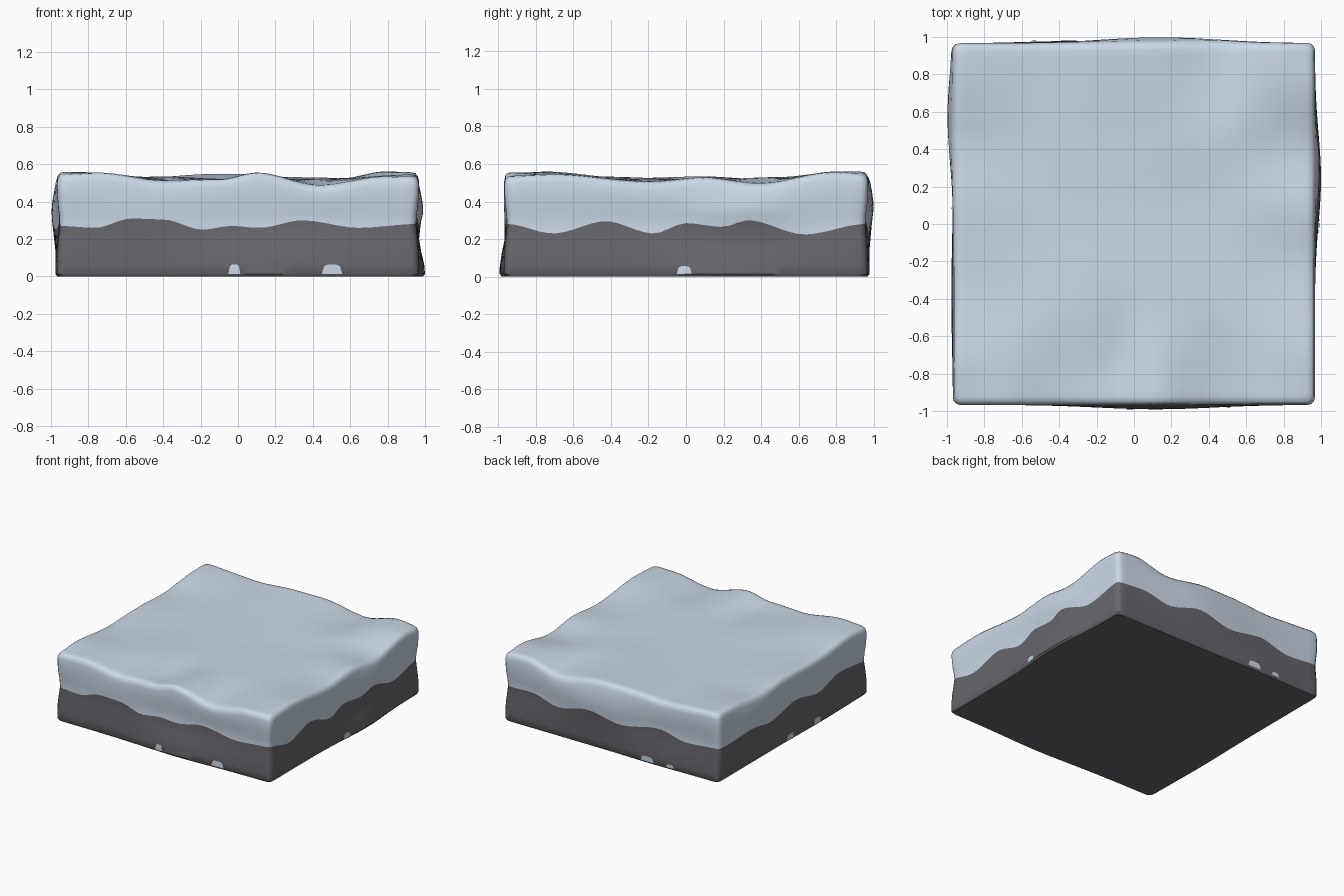
import bpy, bmesh, math
from mathutils import Vector

if "Cube" in bpy.data.objects:
    bpy.data.objects.remove(bpy.data.objects["Cube"])


def material(name, rgb):
    m = bpy.data.materials.new(name)
    m.diffuse_color = (*rgb, 1)
    m.use_nodes = True
    m.node_tree.nodes["Principled BSDF"].inputs["Base Color"].default_value = m.diffuse_color
    return m


SNOW = material("pale snow", (0.60, 0.69, 0.80))
ROCK = material("dark rock", (0.135, 0.135, 0.152))


def interp(table, t):
    """Smooth interpolation through (position, value) pairs."""
    if t <= table[0][0]:
        return table[0][1]
    for (a, va), (b, vb) in zip(table, table[1:]):
        if t <= b:
            f = (t - a) / (b - a)
            return va + (vb - va) * f * f * (3 - 2 * f)
    return table[-1][1]


def bump(a, b, a0, b0, wa, wb):
    return math.exp(-((a - a0) / wa) ** 2 - ((b - b0) / wb) ** 2)


# Rim heights along each side, and heights of the snow line
RIM = {
    "front": [(-1, .535), (-.75, .55), (-.4, .51), (-.1, .53), (.1, .56), (.45, .485), (.8, .53), (1, .53)],
    "back": [(-1, .54), (-.5, .53), (-.15, .55), (.1, .55), (.5, .495), (.8, .555), (1, .535)],
    "right": [(-1, .53), (-.7, .545), (-.2, .505), (.1, .53), (.4, .495), (.8, .55), (1, .535)],
    "left": [(-1, .535), (-.75, .555), (-.3, .525), (.1, .535), (.4, .52), (.8, .545), (1, .54)],
}
LINE = {
    "front": [(-1, .27), (-.8, .26), (-.6, .31), (-.42, .305), (-.2, .25), (-.04, .27), (.12, .26), (.36, .30), (.68, .26), (1, .28)],
    "right": [(-1, .28), (-.74, .23), (-.45, .295), (-.18, .23), (0, .285), (.2, .265), (.35, .30), (.66, .225), (1, .28)],
    "back": [(-1, .27), (-.7, .25), (-.45, .30), (-.1, .25), (.2, .30), (.5, .24), (.75, .29), (1, .28)],
    "left": [(-1, .27), (-.65, .30), (-.35, .24), (-.05, .29), (.3, .25), (.6, .30), (1, .27)],
}


def side_of(u, v):
    if abs(u) >= abs(v):
        return ("right" if u > 0 else "left"), v
    return ("back" if v > 0 else "front"), u


def top_height(u, v):
    h = 0.522
    for side, d, t in (("front", -v, u), ("back", v, u), ("right", u, v), ("left", -u, v)):
        w = max(0, (d - 0.5) / 0.5)
        h += w * (interp(RIM[side], t) - 0.522)
    h += 0.012 * bump(u, v, -.4, -.5, .25, .3) - 0.02 * bump(u, v, -.1, -.75, .13, .25)
    h += 0.01 * bump(u, v, .3, .5, .35, .25) - 0.008 * bump(u, v, .1, .1, .5, .3)
    return h


def warp(u, v, z):
    """Square plan to worn block: pinched waist plus a few bulges."""
    k = 0.967 - 0.015 * math.exp(-((z - .28) / .1) ** 2)
    x, y = k * u, k * v
    x += max(u, 0) ** 4 * .033 * (bump(v, z, .25, .02, .35, .12) + bump(v, z, .3, .34, .3, .1))
    x -= max(-u, 0) ** 4 * (.042 * bump(v, z, .6, .31, .4, .15) + .01 * bump(v, z, -.4, .05, .4, .2))
    y -= max(-v, 0) ** 4 * (.024 * bump(u, z, .12, .03, .45, .14) + .012 * bump(u, z, -.5, .3, .4, .12))
    y += max(v, 0) ** 4 * (.04 * bump(u, z, .15, .33, .5, .17) + .01 * bump(u, z, -.4, .05, .3, .15))
    return Vector((x, y, z))


# Plan outline: a square with softly rounded corners
N, R = 40, 0.04
outline = []
for i in range(4):
    c, s = (1, 0, -1, 0)[i], (0, 1, 0, -1)[i]
    pts = [(1, -1 + R + (2 - 2 * R) * j / N) for j in range(N + 1)]
    pts += [(1 - R + R * math.cos(a), 1 - R + R * math.sin(a)) for a in (math.pi / 6, math.pi / 3)]
    outline += [(p * c - q * s, p * s + q * c) for p, q in pts]

# Snow-covered rock slab, skinned ring by ring from base to centre of top
bm = bmesh.new()
rings = []


def add_ring(scale, zfun):
    ring = []
    for u, v in outline:
        us, vs = u * scale, v * scale
        ring.append(bm.verts.new(warp(us, vs, zfun(us, vs))))
    rings.append(ring)


def snow_line(u, v):
    side, t = side_of(u, v)
    return interp(LINE[side], t)


def mix(f):
    return lambda u, v: snow_line(u, v) * (1 - f) + (top_height(u, v) - .045) * f


add_ring(0.99, lambda u, v: 0.0)
add_ring(1.0, lambda u, v: 0.014)
for f in (.2, .45, .7, 1):
    add_ring(1.0, lambda u, v, f=f: .014 + (snow_line(u, v) - .014) * f)
LINE_RING = len(rings) - 1
for f in (.25, .5, .75, 1):
    add_ring(1.0, mix(f))
add_ring(0.994, lambda u, v: top_height(u, v) - .02)
add_ring(0.98, lambda u, v: top_height(u, v) - .005)
for k in (.955, .92, .87, .81, .74, .66, .57, .48, .38, .28, .18, .08):
    add_ring(k, top_height)

for i in range(len(rings) - 1):
    a, b = rings[i], rings[i + 1]
    for j in range(len(a)):
        n = (j + 1) % len(a)
        bm.faces.new((a[j], a[n], b[n], b[j])).material_index = 1 if i < LINE_RING else 0
peak = bm.verts.new((0, 0, top_height(0, 0)))
for j in range(len(outline)):
    bm.faces.new((rings[-1][j], rings[-1][(j + 1) % len(outline)], peak))
bm.faces.new(rings[0][::-1]).material_index = 1


def finish(name, bm, mats):
    me = bpy.data.meshes.new(name)
    bm.to_mesh(me)
    bm.free()
    ob = bpy.data.objects.new(name, me)
    bpy.context.collection.objects.link(ob)
    for m in mats:
        me.materials.append(m)
    bpy.ops.object.select_all(action='DESELECT')
    ob.select_set(True)
    bpy.context.view_layer.objects.active = ob
    bpy.ops.object.shade_smooth_by_angle(angle=math.radians(40))
    return ob


finish("snowy_rock_slab", bm, [SNOW, ROCK])

# Small patches of snow caught along the foot of the rock
patches = [("front", -.02, .032, .05), ("front", .52, .055, .05), ("right", -.01, .04, .042),
           ("back", -.35, .06, .045), ("back", -.56, .035, .03),
           ("left", .05, .045, .045), ("left", -.3, .045, .05)]
NORMAL = {"front": (0, -1), "back": (0, 1), "right": (1, 0), "left": (-1, 0)}
for idx, (side, t0, half, tall) in enumerate(patches):
    nx, ny = NORMAL[side]
    tx, ty = -ny, nx
    sgn = 1 if tx + ty > 0 else -1      # centre is given along +x or +y
    bm = bmesh.new()
    cols = []
    for i in range(13):
        a = -1 + 2 * i / 12
        height = max(.004, tall * (1 - a ** 4) ** .5)
        col = []
        for j in range(4):
            t = sgn * t0 + a * half
            p = warp(nx + tx * t, ny + ty * t, .014 + height * j / 3)
            col.append(bm.verts.new(p + Vector((nx, ny, 0)) * .005))
        cols.append(col)
    for a, b in zip(cols, cols[1:]):
        for j in range(3):
            bm.faces.new((a[j], b[j], b[j + 1], a[j + 1]))
    finish("snow_patch_%d" % (idx + 1), bm, [SNOW])
